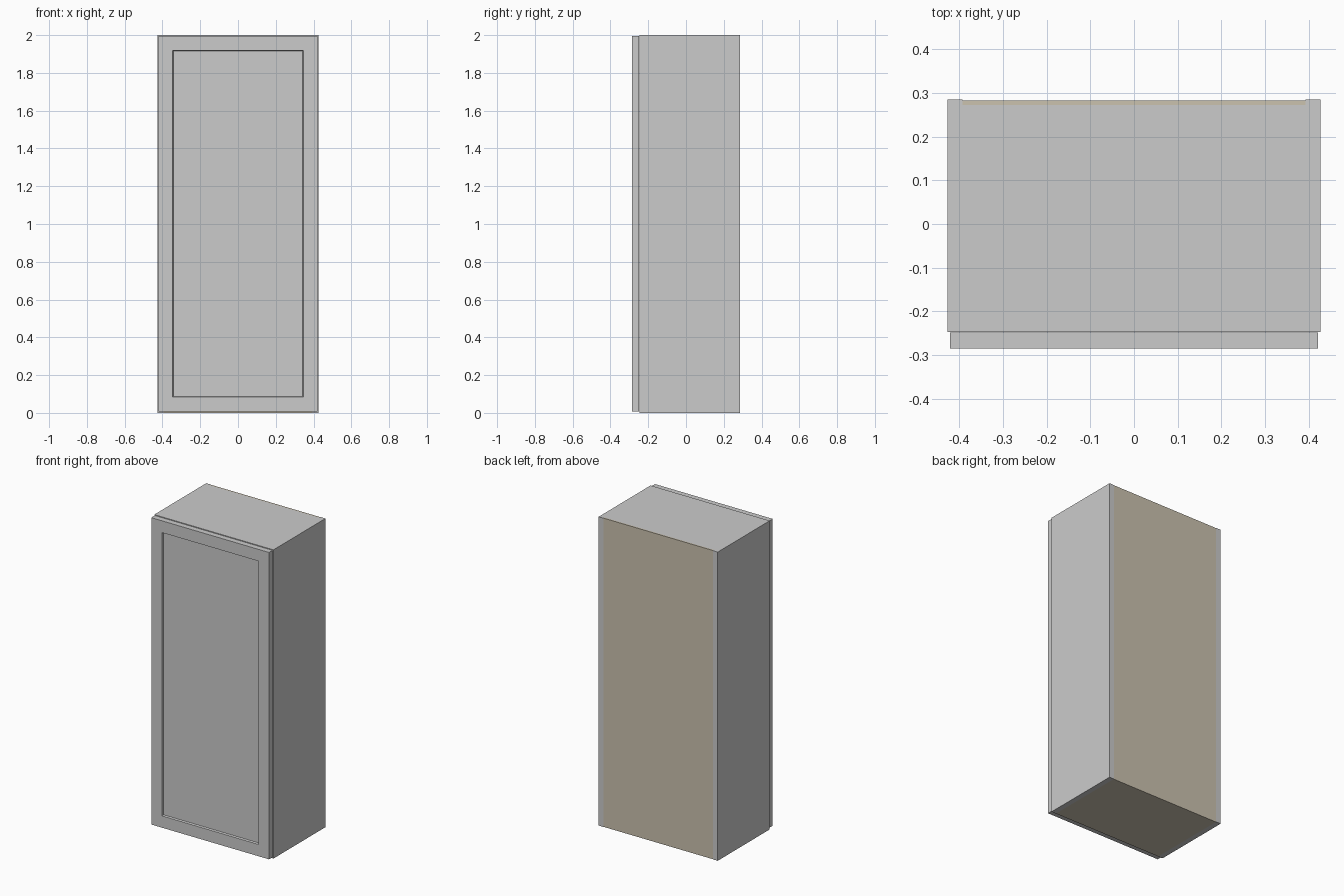
import bpy, bmesh
from mathutils import Vector

if "Cube" in bpy.data.objects:
    bpy.data.objects.remove(bpy.data.objects["Cube"])

W, D, H = 0.427, 0.285, 2.0      # half width, half depth, height
T = 0.034                        # board thickness
FRONT = -0.247                   # front edge of the carcass
BACK_T = 0.012                   # back panel thickness

wood = bpy.data.materials.new("raw_board")
wood.diffuse_color = (0.60, 0.54, 0.43, 1)
wood.use_nodes = True
wood.node_tree.nodes["Principled BSDF"].inputs["Base Color"].default_value = wood.diffuse_color


def board(name, lo, hi, mat=None, edit=None):
    """Box between two corners, with an optional bmesh edit."""
    lo, hi = Vector(lo), Vector(hi)
    bm = bmesh.new()
    bmesh.ops.create_cube(bm, size=1)
    for v in bm.verts:
        v.co = Vector((lo[i] + hi[i]) / 2 + v.co[i] * (hi[i] - lo[i]) for i in range(3))
    bm.normal_update()
    if edit:
        edit(bm)
    me = bpy.data.meshes.new(name)
    bm.to_mesh(me)
    bm.free()
    ob = bpy.data.objects.new(name, me)
    bpy.context.collection.objects.link(ob)
    if mat:
        me.materials.append(mat)
    return ob


def recess_front(bm):
    """Sink a framed panel into the front face, with a narrow sloped edge."""
    front = min(bm.faces, key=lambda f: f.calc_center_median().y)
    bmesh.ops.inset_region(bm, faces=[front], thickness=0.108)
    bmesh.ops.inset_region(bm, faces=[front], thickness=0.005, depth=-0.012)


inner = W - T

# Side boards
for name, s in (("left_side", -1), ("right_side", 1)):
    x0, x1 = sorted((s * inner, s * W))
    board(name, (x0, FRONT, 0), (x1, D, H))

# Top, bottom and back fitted between the sides
board("top_board", (-inner, FRONT, H - T), (inner, D - BACK_T, H))
board("bottom_board", (-inner, FRONT, 0), (inner, D - BACK_T, T), wood)
board("back_panel", (-inner, D - BACK_T, 0), (inner, D - 0.002, H), wood)

# Framed door, slightly smaller than the carcass with a hairline gap behind
board("door", (-W + 0.005, -D, 0.008), (W - 0.005, FRONT - 0.002, H - 0.004),
      edit=recess_front)
